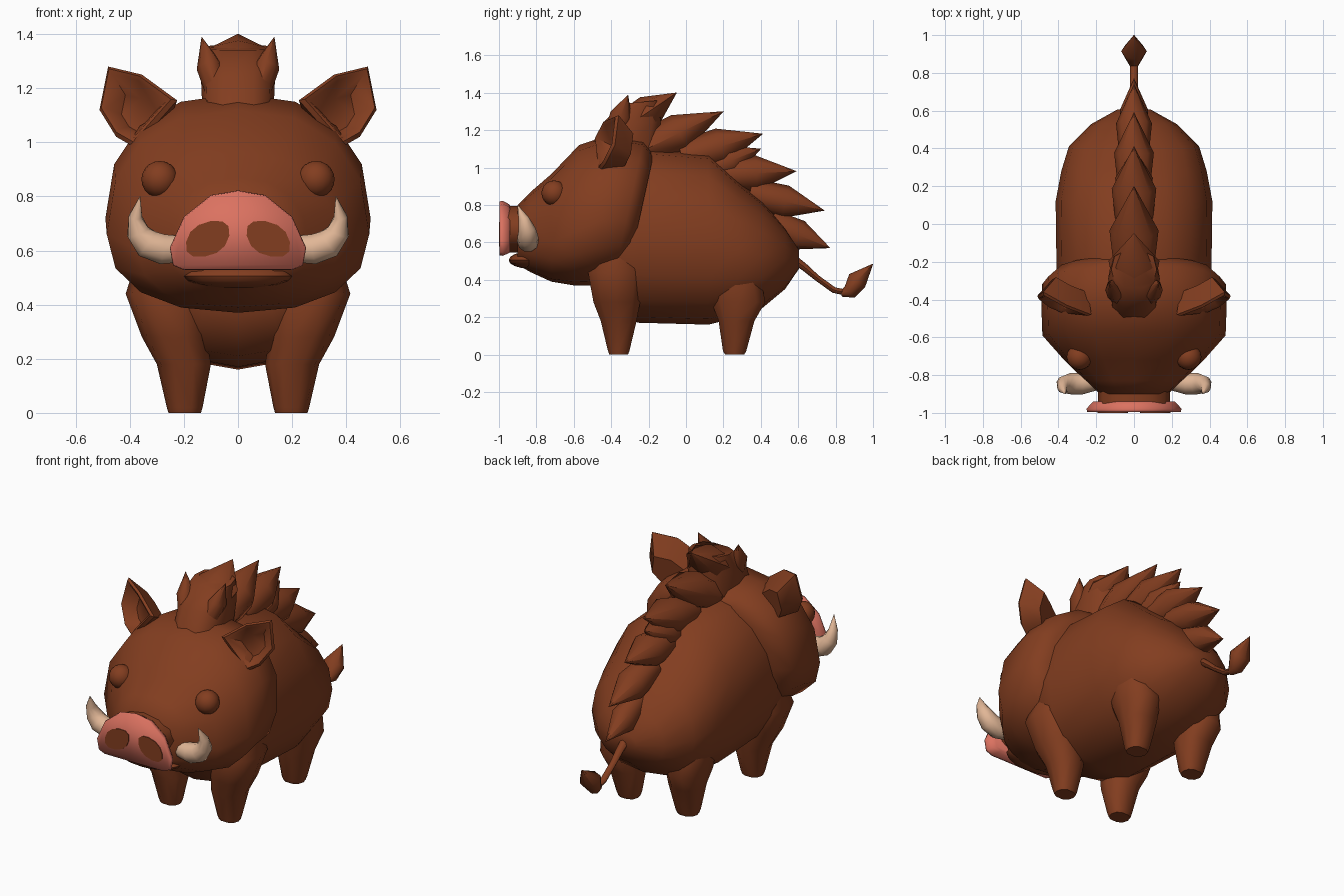
import bpy, bmesh, math
from mathutils import Vector

old = bpy.data.objects.get("Cube")
if old:
    bpy.data.objects.remove(old, do_unlink=True)


def material(name, color):
    m = bpy.data.materials.new(name)
    m.diffuse_color = (*color, 1)
    m.use_nodes = True
    m.node_tree.nodes["Principled BSDF"].inputs["Base Color"].default_value = (*color, 1)
    return m


BROWN = material("brown hide", (0.225, 0.047, 0.014))
PINK = material("pink snout", (0.71, 0.168, 0.118))
IVORY = material("ivory tusk", (0.75, 0.468, 0.305))
X, Y = Vector((1, 0, 0)), Vector((0, 1, 0))


def finish(name, bm, mat, mirror=False, angle=50):
    """Turn a bmesh into a shaded object, mirrored across x if wanted."""
    bmesh.ops.remove_doubles(bm, verts=bm.verts, dist=0.0005)
    bmesh.ops.recalc_face_normals(bm, faces=bm.faces)
    mesh = bpy.data.meshes.new(name)
    bm.to_mesh(mesh)
    bm.free()
    mesh.materials.append(mat)
    ob = bpy.data.objects.new(name, mesh)
    bpy.context.collection.objects.link(ob)
    bpy.ops.object.select_all(action="DESELECT")
    ob.select_set(True)
    bpy.context.view_layer.objects.active = ob
    bpy.ops.object.shade_smooth_by_angle(angle=math.radians(angle))
    if mirror:
        ob.modifiers.new("Mirror", "MIRROR").use_mirror_merge = False


def loft(name, rings, mat, mirror=False, angle=50):
    """Skin a list of point rings and cap both ends."""
    bm = bmesh.new()
    loops = [[bm.verts.new(p) for p in ring] for ring in rings]
    n = len(loops[0])
    for a, b in zip(loops, loops[1:]):
        for i in range(n):
            j = (i + 1) % n
            bm.faces.new((a[i], a[j], b[j], b[i]))
    bm.faces.new(loops[0])
    bm.faces.new(loops[-1])
    finish(name, bm, mat, mirror, angle)


def circle(n, power=2.0):
    """Unit superellipse points."""
    pts = []
    for i in range(n):
        c, s = math.cos(math.tau * i / n), math.sin(math.tau * i / n)
        pts.append((math.copysign(abs(c) ** (2 / power), c),
                    math.copysign(abs(s) ** (2 / power), s)))
    return pts


def trunk(name, sections, n, power):
    """Loft along y from (y, bottom, top, half width, widest height, tilt)."""
    rings = []
    for y, lo, hi, w, mid, tilt in sections:
        ring = []
        for c, s in circle(n, power):
            dz = s * ((hi - mid) if s > 0 else (mid - lo))
            ring.append((c * w, y + tilt * dz, mid + dz))
        rings.append(ring)
    loft(name, rings, BROWN)


def tube(name, path, radii, side, mat, n=8, mirror=False, angle=50):
    """Sweep an ellipse along a path; radii are (along side, across it)."""
    pts = [Vector(p) for p in path]
    rings = []
    for i, p in enumerate(pts):
        t = (pts[min(i + 1, len(pts) - 1)] - pts[max(i - 1, 0)]).normalized()
        u = (side - t * side.dot(t)).normalized()
        v = t.cross(u)
        rings.append([p + u * c * radii[i][0] + v * s * radii[i][1] for c, s in circle(n)])
    loft(name, rings, mat, mirror, angle)


# Body and head
trunk("body", [
    (-0.51, 0.36, 0.9, 0.3, 0.6, 0), (-0.42, 0.21, 1.08, 0.4, 0.6, 0),
    (-0.25, 0.17, 1.11, 0.41, 0.62, 0), (0.12, 0.16, 1.08, 0.415, 0.6, 0),
    (0.28, 0.2, 0.93, 0.385, 0.56, 0), (0.41, 0.25, 0.82, 0.345, 0.53, 0),
    (0.53, 0.35, 0.68, 0.225, 0.51, 0), (0.605, 0.46, 0.56, 0.09, 0.51, 0)], 16, 2.2)
trunk("head", [
    (-0.25, 0.46, 1.08, 0.41, 0.72, 0.22), (-0.32, 0.4, 1.15, 0.487, 0.72, 0.22),
    (-0.45, 0.37, 1.18, 0.49, 0.72, 0.12), (-0.59, 0.37, 1.12, 0.485, 0.66, 0.04),
    (-0.72, 0.39, 0.965, 0.37, 0.6, 0), (-0.83, 0.44, 0.87, 0.26, 0.61, 0),
    (-0.9, 0.48, 0.8, 0.18, 0.62, 0)], 16, 2.3)


def ball(name, center, size, segments, rows, mirror=False):
    bm = bmesh.new()
    bmesh.ops.create_uvsphere(bm, u_segments=segments, v_segments=rows, radius=1)
    for v in bm.verts:
        v.co = Vector([c + k * s for c, k, s in zip(center, v.co, size)])
    finish(name, bm, BROWN, mirror)


ball("lower_lip", (0, -0.84, 0.505), (0.2, 0.108, 0.045), 16, 8)
ball("eye", (0.289, -0.705, 0.863), (0.068, 0.068, 0.068), 16, 10, True)

# Legs: (z, x, y, x radius, y radius) from foot to shoulder
legs = {
    "front_leg": [(0, 0.197, -0.36, 0.06, 0.052), (0.02, 0.197, -0.36, 0.066, 0.06),
                  (0.18, 0.2, -0.36, 0.1, 0.1), (0.28, 0.235, -0.37, 0.12, 0.13),
                  (0.44, 0.265, -0.375, 0.15, 0.155), (0.68, 0.24, -0.34, 0.1, 0.1)],
    "rear_leg": [(0, 0.197, 0.26, 0.06, 0.054), (0.02, 0.197, 0.26, 0.066, 0.065),
                 (0.18, 0.2, 0.27, 0.1, 0.1), (0.28, 0.22, 0.28, 0.11, 0.15),
                 (0.44, 0.22, 0.25, 0.12, 0.15), (0.6, 0.2, 0.2, 0.1, 0.1)],
}
for name, rows in legs.items():
    loft(name, [[(x + c * rx, y + s * ry, z) for c, s in circle(10, 2.4)]
                for z, x, y, rx, ry in rows], BROWN, True)

# Snout: neck, flared disc and nostrils
loft("snout_neck", [[(c * 0.19, y, 0.67 + s * 0.125) for c, s in circle(12)]
                    for y in (-0.83, -0.96)], BROWN)
half = [(0.2, 0.528), (0.24, 0.545), (0.252, 0.61), (0.2, 0.725), (0.1, 0.805)]
outline = half + [(0, 0.822)] + [(-x, z) for x, z in reversed(half)]
loft("snout_disc", [[(x * k, y, 0.66 + (z - 0.66) * k) for x, z in outline]
                    for y, k in ((-0.94, 0.86), (-0.955, 0.92), (-0.98, 1), (-0.996, 0.98))],
     PINK, False, 120)
loft("nostril", [[(0.112 + c * 0.08 - s * 0.012, y, 0.643 + s * 0.066 - c * 0.012)
                  for c, s in circle(12, 2.3)] for y in (-0.993, -1.0)], BROWN, True)

# Tusks
tube("tusk", [(0.2, -0.83, 0.605), (0.28, -0.845, 0.605), (0.335, -0.845, 0.625),
              (0.37, -0.85, 0.668), (0.379, -0.868, 0.725), (0.362, -0.9, 0.8)],
     [(0.05, 0.05), (0.058, 0.058), (0.057, 0.057), (0.047, 0.044), (0.029, 0.026), (0.001, 0.001)],
     Y, IVORY, 10, True, 60)

# Ears: hollow cup with a rim and a rounded back leaning into the head
ear = [Vector(p) for p in ((0.225, -0.48, 1.155), (0.355, -0.43, 1.25), (0.48, -0.36, 1.28),
                           (0.512, -0.38, 1.12), (0.45, -0.43, 1.02), (0.38, -0.46, 0.98))]
mid = sum(ear, Vector()) / len(ear)
lean = Vector((-0.04, 0.1, -0.05))
loft("ear", [[mid + (p - mid) * k + lean * d for p in ear]
             for k, d in ((0.45, 0.5), (0.78, -0.05), (0.9, -0.12), (1, 0), (0.66, 1))],
     BROWN, True)


# Mane: overlapping spikes along the spine
def spike(name, base, tip, w, h, mirror=False):
    base, tip = Vector(base), Vector(tip)
    path = [base, base.lerp(tip, 0.48), tip]
    tube(name, path, [(w * 0.8, h * 0.95), (w, h), (0.001, 0.001)], X, BROWN, 8, mirror)


loft("mane_crown", [[(c * rx, y + s * ry, z + tilt * s) for c, s in circle(10, 2.8)]
                    for z, y, rx, ry, tilt in ((1.08, -0.34, 0.13, 0.19, 0),
                                               (1.24, -0.29, 0.137, 0.16, 0),
                                               (1.35, -0.24, 0.12, 0.1, 0.01))], BROWN)
spike("mane_side_spike", (0.08, -0.38, 1.18), (0.134, -0.31, 1.388), 0.048, 0.06, True)
mane = [((-0.33, 1.21), (-0.05, 1.4), 0.135, 0.09), ((-0.25, 1.08), (0.2, 1.3), 0.13, 0.105),
        ((-0.02, 1.05), (0.41, 1.18), 0.118, 0.1), ((0.1, 0.98), (0.4, 1.1), 0.1, 0.085),
        ((0.18, 0.96), (0.59, 0.98), 0.105, 0.095), ((0.34, 0.86), (0.74, 0.77), 0.095, 0.088),
        ((0.45, 0.7), (0.77, 0.57), 0.075, 0.082)]
for i, (a, b, w, h) in enumerate(mane):
    spike(f"mane_spike_{i + 1}", (0, *a), (0, *b), w, h)

# Tail and its tuft
tube("tail", [(0, 0.56, 0.52), (0, 0.63, 0.47), (0, 0.7, 0.41), (0, 0.79, 0.345), (0, 0.86, 0.33)],
     [(0.028, 0.025), (0.024, 0.02), (0.02, 0.016), (0.02, 0.016), (0.02, 0.016)], X, BROWN)
tube("tail_tuft", [(0, 0.83, 0.325), (0, 0.875, 0.335), (0, 0.915, 0.395), (0, 1.0, 0.485)],
     [(0.018, 0.016), (0.045, 0.04), (0.068, 0.055), (0.001, 0.001)], X, BROWN, 8)
